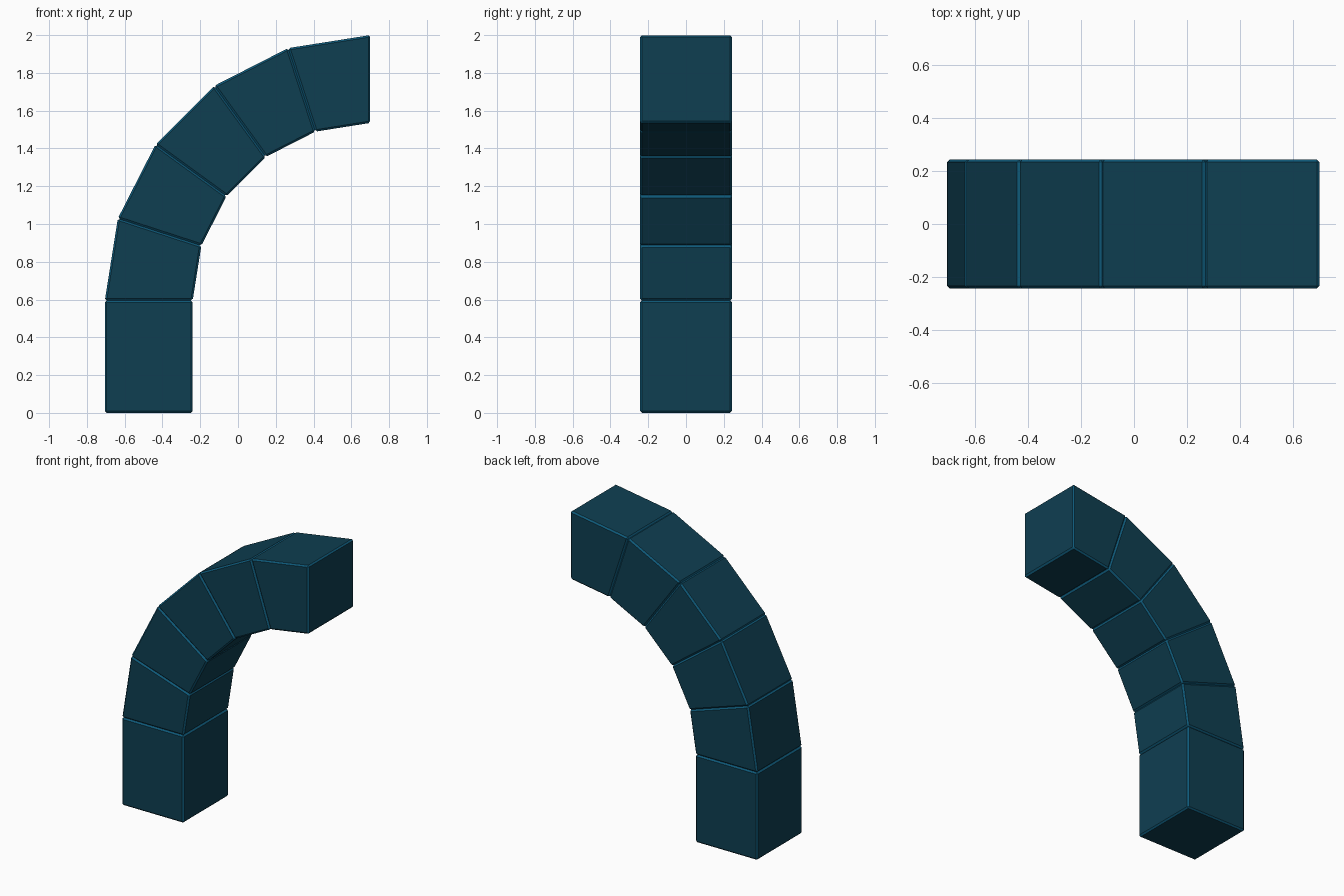
import bpy, bmesh, math

if "Cube" in bpy.data.objects:
    bpy.data.objects.remove(bpy.data.objects["Cube"])

def material(name, color):
    m = bpy.data.materials.new(name)
    m.diffuse_color = (*color, 1)
    m.use_nodes = True
    m.node_tree.nodes["Principled BSDF"].inputs["Base Color"].default_value = m.diffuse_color
    return m

BODY = material("dark teal", (0.0045, 0.049, 0.083))
EDGE = material("blue edge", (0.0045, 0.100, 0.190))

HALF_DEPTH = 0.243
CX, CZ = 0.70, 0.595          # centre of the quarter bend
R_OUT, R_IN = 1.405, 0.94
R_OUT = 2.0 - CZ

def joint(deg):
    """Outer and inner points of the joint at an angle round the bend."""
    a = math.radians(deg)
    return [(CX - r * math.cos(a), CZ + r * math.sin(a)) for r in (R_OUT, R_IN)]

def block(name, start, end):
    """Bevelled block between two joints, extruded along y."""
    bm = bmesh.new()
    outline = [start[0], start[1], end[1], end[0]]
    face = bm.faces.new([bm.verts.new((x, -HALF_DEPTH, z)) for x, z in outline])
    ext = bmesh.ops.extrude_face_region(bm, geom=[face])
    verts = [v for v in ext["geom"] if isinstance(v, bmesh.types.BMVert)]
    bmesh.ops.translate(bm, verts=verts, vec=(0, 2 * HALF_DEPTH, 0))
    bmesh.ops.recalc_face_normals(bm, faces=bm.faces)
    mesh = bpy.data.meshes.new(name)
    bm.to_mesh(mesh)
    bm.free()
    mesh.materials.append(BODY)
    mesh.materials.append(EDGE)
    ob = bpy.data.objects.new(name, mesh)
    bpy.context.collection.objects.link(ob)
    # chamfered edges in the lighter blue
    bev = ob.modifiers.new("Chamfer", 'BEVEL')
    bev.width = 0.01
    bev.segments = 1
    bev.limit_method = 'NONE'
    bev.material = 1

# joints: foot, then every 18 degrees of the bend
base = [(x, 0.0) for x, _ in joint(0)]
joints = [base] + [joint(18 * i) for i in range(6)]

# upright foot block and five bend blocks
for i in range(6):
    block("base_block" if i == 0 else f"bend_block_{i}", joints[i], joints[i + 1])
